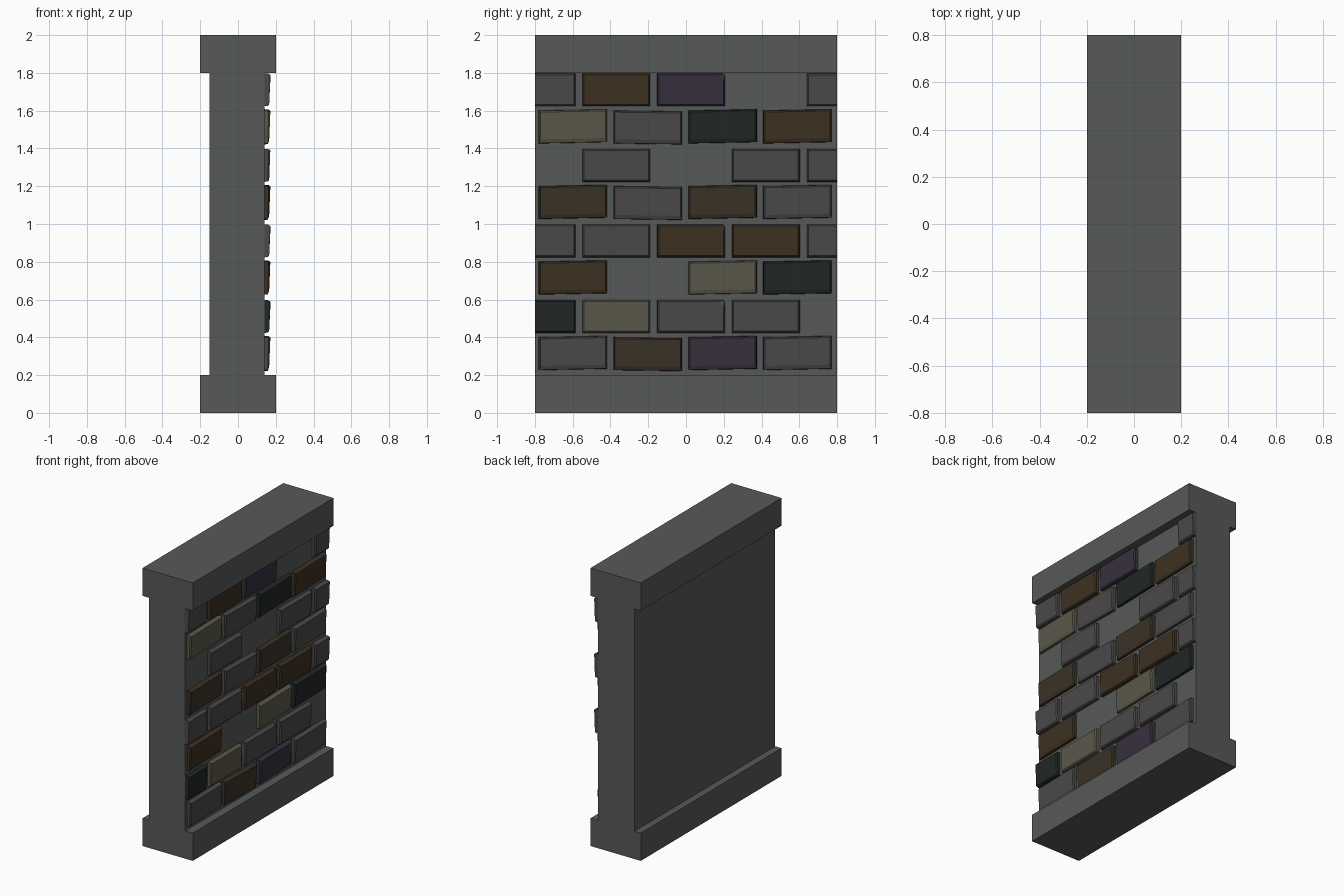
import bpy, bmesh
from mathutils import Vector

if "Cube" in bpy.data.objects:
    bpy.data.objects.remove(bpy.data.objects["Cube"])


def material(name, rgb):
    m = bpy.data.materials.new(name)
    m.diffuse_color = (*rgb, 1)
    m.use_nodes = True
    m.node_tree.nodes["Principled BSDF"].inputs["Base Color"].default_value = m.diffuse_color
    return m


STONE = material("stone", (0.095, 0.1, 0.098))
MATS = {
    "g": material("grey_brick", (0.07, 0.066, 0.067)),
    "b": material("brown_brick", (0.047, 0.03, 0.016)),
    "o": material("olive_brown_brick", (0.042, 0.032, 0.02)),
    "t": material("tan_brick", (0.105, 0.1, 0.067)),
    "d": material("dark_green_brick", (0.016, 0.021, 0.019)),
    "p": material("purple_brick", (0.038, 0.03, 0.048)),
}


def make_object(name, bm, mat):
    bmesh.ops.recalc_face_normals(bm, faces=bm.faces)
    me = bpy.data.meshes.new(name)
    bm.to_mesh(me)
    bm.free()
    me.materials.append(mat)
    ob = bpy.data.objects.new(name, me)
    bpy.context.collection.objects.link(ob)
    return ob


# wall: I-shaped profile in x/z extruded along y
half = [(0.2, 0), (0.2, 0.2), (0.14, 0.2), (0.14, 1.8), (0.2, 1.8), (0.2, 2)]
back = [(-0.2, 2), (-0.2, 1.8), (-0.15, 1.8), (-0.15, 0.2), (-0.2, 0.2), (-0.2, 0)]
bm = bmesh.new()
face = bm.faces.new([bm.verts.new((x, -0.8, z)) for x, z in half + back])
ext = bmesh.ops.extrude_face_region(bm, geom=[face])
bmesh.ops.translate(bm, vec=(0, 1.6, 0), verts=[g for g in ext["geom"] if isinstance(g, bmesh.types.BMVert)])
make_object("wall_core", bm, STONE)


# worn brick: base ring, rim ring and inset front ring, optionally chipped and trimmed at the wall ends
def brick(name, y0, y1, z0, mat, lean=0.0, drop=0.01, chip=False):
    bm = bmesh.new()
    z1 = z0 + 0.175

    def ring(x_low, x_high, inset, low):
        a, b = y0 + inset, y1 - inset
        pts = [(x_low, a, z0 + low), (x_low, b, z0 + low + lean)]
        if chip:
            c = 0.035 if x_low > 0.16 else 0.012
            pts += [(x_high, b, z1 - inset - c), (x_high, b - c, z1 - inset)]
        else:
            pts += [(x_high, b, z1 - inset + lean)]
        pts += [(x_high, a, z1 - inset)]
        return [bm.verts.new(p) for p in pts]

    rings = [ring(0.135, 0.135, 0.0, 0.0),
             ring(0.158, 0.162, 0.002, 0.002),
             ring(0.165, 0.171, 0.009, drop)]
    for r, s in zip(rings, rings[1:]):
        for i in range(len(r)):
            j = (i + 1) % len(r)
            bm.faces.new((r[i], r[j], s[j], s[i]))
    bm.faces.new(rings[0])
    bm.faces.new(rings[-1])
    # cut half bricks flush with the ends of the wall
    for side in (-1, 1):
        cut = bmesh.ops.bisect_plane(bm, geom=bm.verts[:] + bm.edges[:] + bm.faces[:],
                                     plane_co=Vector((0, side * 0.8, 0)),
                                     plane_no=Vector((0, side, 0)), clear_outer=True)
        edges = [e for e in cut["geom_cut"] if isinstance(e, bmesh.types.BMEdge)]
        if edges:
            bmesh.ops.holes_fill(bm, edges=edges, sides=0)
    make_object(name, bm, mat)


# courses from bottom to top; '-' is a missing brick
courses = ["gopg", "dtgg-", "b-td", "ggbbg", "ogog", "-g-gg", "tgdb", "gbp-g"]
for row, course in enumerate(courses):
    offset = row % 2
    start = -0.945 if offset else -0.78
    for col, key in enumerate(course):
        if key == "-":
            continue
        y = start + col * 0.396
        z = 0.223 + row * 0.2 + (0.0 if offset else 0.003)
        if offset:
            brick(f"brick_{row}_{col}", y, y + 0.36, z, MATS[key], 0.0, 0.01, col == 2)
        else:
            lean = 0.007 if col != 1 else -0.005
            brick(f"brick_{row}_{col}", y, y + 0.363, z, MATS[key], lean, 0.022)
